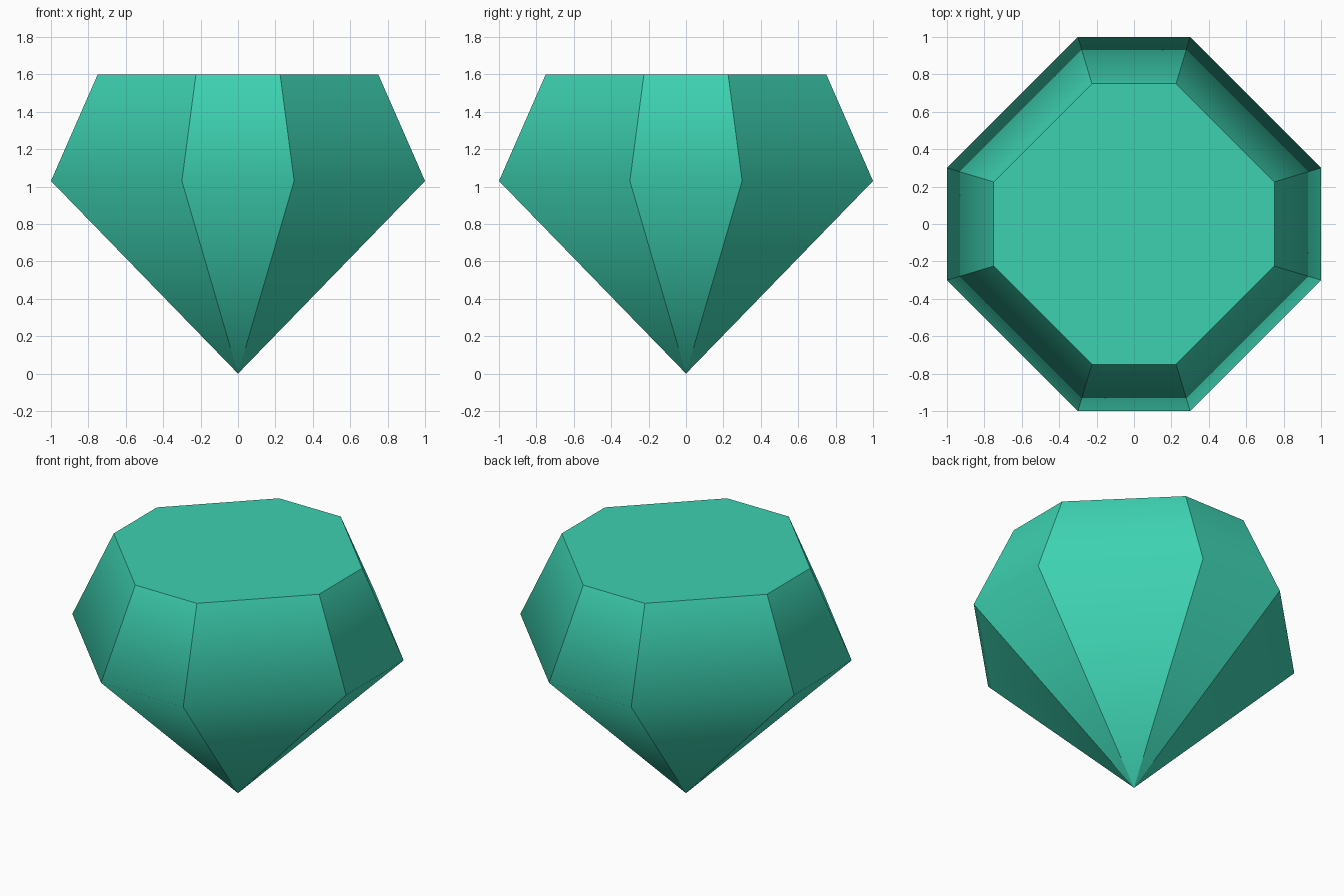
import bpy, bmesh

if "Cube" in bpy.data.objects:
    bpy.data.objects.remove(bpy.data.objects["Cube"])

# Gem colour
mat = bpy.data.materials.new("emerald green")
mat.diffuse_color = (0.047, 0.64, 0.44, 1.0)
mat.use_nodes = True
mat.node_tree.nodes["Principled BSDF"].inputs["Base Color"].default_value = mat.diffuse_color

# Octagon with long diagonal sides
OCT = [(0.3, -1), (1, -0.3), (1, 0.3), (0.3, 1),
       (-0.3, 1), (-1, 0.3), (-1, -0.3), (-0.3, -1)]

bm = bmesh.new()


def ring(scale, z):
    return [bm.verts.new((x * scale, y * scale, z)) for x, y in OCT]


tip = bm.verts.new((0, 0, 0))
girdle = ring(1.0, 1.03)
table = ring(0.75, 1.6)

# Flat top, crown facets and lower facets
bm.faces.new(table)
for i in range(8):
    j = (i + 1) % 8
    bm.faces.new((girdle[i], girdle[j], table[j], table[i]))
    bm.faces.new((tip, girdle[j], girdle[i]))
bmesh.ops.recalc_face_normals(bm, faces=bm.faces)

# Smooth only across the girdle; all ridges and the top rim stay sharp
girdle_set = set(girdle)
for f in bm.faces:
    f.smooth = True
for e in bm.edges:
    e.smooth = all(v in girdle_set for v in e.verts)

mesh = bpy.data.meshes.new("gem")
bm.to_mesh(mesh)
bm.free()
mesh.materials.append(mat)
gem = bpy.data.objects.new("gem", mesh)
bpy.context.collection.objects.link(gem)
